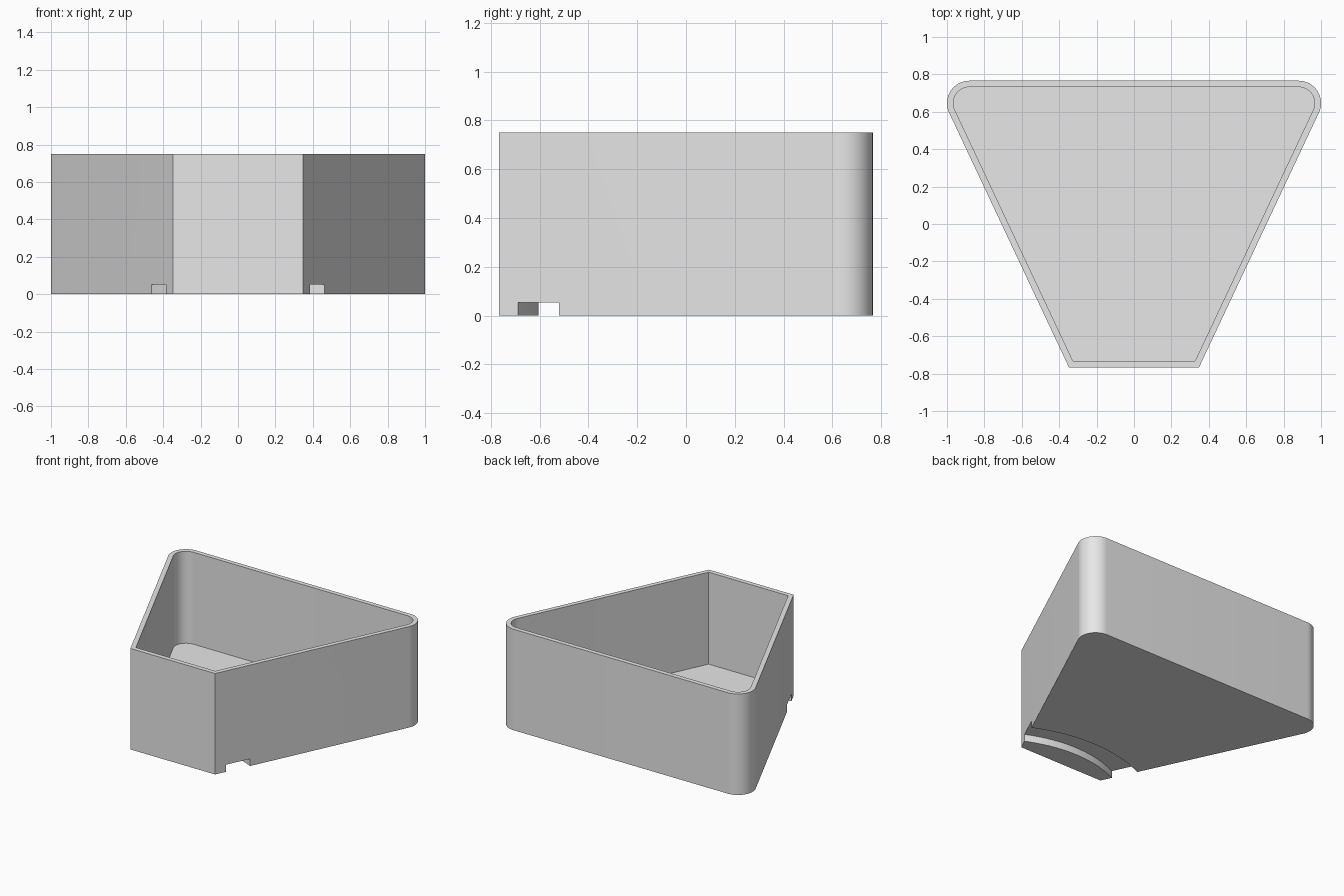
import bpy
import bmesh
from math import sin, cos, tan, radians

cube = bpy.data.objects.get("Cube")
if cube:
    bpy.data.objects.remove(cube, do_unlink=True)

HEIGHT, FLOOR, WALL = 0.75, 0.067, 0.034
HALF_DEPTH, CORNER = 0.766, 0.12
SLANT = radians(25)                     # side walls lean out from the centre line
APEX = -HALF_DEPTH - 0.348 / tan(SLANT)  # where the two side walls would meet

grey = bpy.data.materials.new("plain grey")
grey.use_nodes = True
grey.diffuse_color = (0.8, 0.8, 0.8, 1)
grey.node_tree.nodes["Principled BSDF"].inputs["Base Color"].default_value = (0.8, 0.8, 0.8, 1)


def arc(cx, cy, radius, start, end, steps):
    angles = [start + (end - start) * i / steps for i in range(steps + 1)]
    return [(cx + radius * cos(a), cy + radius * sin(a)) for a in angles]


def prism(name, outline, bottom, top):
    """Extrude a closed outline between two heights."""
    bm = bmesh.new()
    face = bm.faces.new([bm.verts.new((x, y, bottom)) for x, y in outline])
    new = bmesh.ops.extrude_face_region(bm, geom=[face])["geom"]
    verts = [v for v in new if isinstance(v, bmesh.types.BMVert)]
    bmesh.ops.translate(bm, verts=verts, vec=(0, 0, top - bottom))
    bmesh.ops.recalc_face_normals(bm, faces=bm.faces)
    mesh = bpy.data.meshes.new(name)
    bm.to_mesh(mesh)
    bm.free()
    mesh.materials.append(grey)
    obj = bpy.data.objects.new(name, mesh)
    bpy.context.collection.objects.link(obj)
    return obj


def wedge_outline(inset):
    """Trapezoid with sharp front corners and rounded back corners."""
    front = -HALF_DEPTH + inset
    front_x = (front - APEX) * tan(SLANT) - inset / cos(SLANT)
    right = [(front_x, front)] + arc(1 - CORNER, HALF_DEPTH - CORNER, CORNER - inset,
                                     -SLANT, radians(90), 24)
    return right + [(-x, y) for x, y in reversed(right)]


def cut(body, cutter):
    cutter.hide_render = True
    mod = body.modifiers.new("cut", "BOOLEAN")
    mod.operation = "DIFFERENCE"
    mod.solver = "EXACT"
    mod.object = cutter
    bpy.ops.object.select_all(action="DESELECT")
    bpy.context.view_layer.objects.active = body
    body.select_set(True)
    bpy.ops.object.modifier_apply(modifier=mod.name)
    bpy.data.objects.remove(cutter, do_unlink=True)


# Solid wedge body, hollowed from above
tray = prism("tray", wedge_outline(0), 0, HEIGHT)
cut(tray, prism("pocket_cutter", wedge_outline(WALL), FLOOR, HEIGHT + 0.1))

# Curved groove across the underside, concentric with the side walls' apex
a, b = radians(55), radians(125)
groove = arc(0, APEX, 0.908, a, b, 64) + arc(0, APEX, 1.095, b, a, 64)
cut(tray, prism("groove_cutter", groove, -0.1, 0.053))

bpy.ops.object.shade_smooth_by_angle(angle=radians(20))
